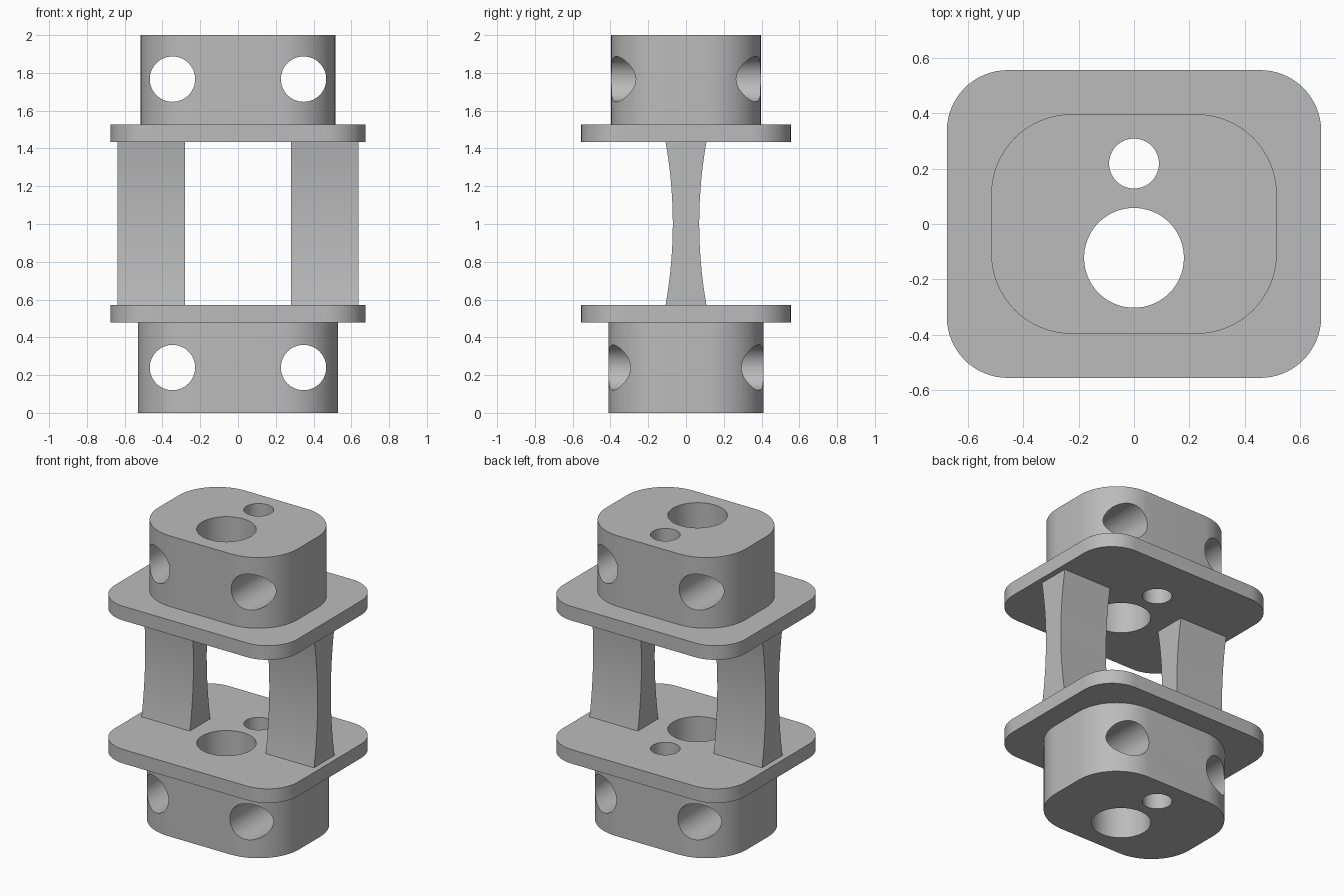
import bpy
import bmesh
from math import radians, cos, sin, pi, sqrt

default = bpy.data.objects.get("Cube")
if default:
    bpy.data.objects.remove(default, do_unlink=True)

grey = bpy.data.materials.new("plain grey")
grey.use_nodes = True
COLOUR = (0.5, 0.5, 0.5, 1.0)
grey.diffuse_color = COLOUR
grey.node_tree.nodes["Principled BSDF"].inputs["Base Color"].default_value = COLOUR


def extrude(name, outline, vector):
    """Solid made by sweeping a closed outline along a vector."""
    bm = bmesh.new()
    face = bm.faces.new([bm.verts.new(p) for p in outline])
    swept = bmesh.ops.extrude_face_region(bm, geom=[face])
    verts = [v for v in swept["geom"] if isinstance(v, bmesh.types.BMVert)]
    bmesh.ops.translate(bm, vec=vector, verts=verts)
    bmesh.ops.recalc_face_normals(bm, faces=bm.faces)
    mesh = bpy.data.meshes.new(name)
    bm.to_mesh(mesh)
    bm.free()
    mesh.materials.append(grey)
    obj = bpy.data.objects.new(name, mesh)
    bpy.context.collection.objects.link(obj)
    return obj


def rounded_slab(name, half_x, half_y, radius, bottom, top, steps=16):
    outline = []
    for corner, (sx, sy) in enumerate([(1, 1), (-1, 1), (-1, -1), (1, -1)]):
        for i in range(steps + 1):
            a = (corner + i / steps) * pi / 2
            outline.append((sx * (half_x - radius) + radius * cos(a),
                            sy * (half_y - radius) + radius * sin(a), bottom))
    return extrude(name, outline, (0, 0, top - bottom))


def vertical_cutter(x, y, radius, steps=64):
    turns = [2 * pi * i / steps for i in range(steps)]
    ring = [(x + radius * cos(a), y + radius * sin(a), -1) for a in turns]
    return extrude("cutter", ring, (0, 0, 4))


def cross_cutter(x, z, radius, steps=64):
    turns = [2 * pi * i / steps for i in range(steps)]
    ring = [(x + radius * cos(a), -1, z + radius * sin(a)) for a in turns]
    return extrude("cutter", ring, (0, 2, 0))


def activate(obj):
    bpy.ops.object.select_all(action="DESELECT")
    obj.select_set(True)
    bpy.context.view_layer.objects.active = obj


def drill(obj, cutters):
    activate(obj)
    for cutter in cutters:
        cutter.hide_render = True
        mod = obj.modifiers.new("hole", "BOOLEAN")
        mod.operation = "DIFFERENCE"
        mod.solver = "EXACT"
        mod.object = cutter
        bpy.ops.object.modifier_apply(modifier=mod.name)
        bpy.data.objects.remove(cutter, do_unlink=True)


def finish(obj):
    activate(obj)
    bpy.ops.object.shade_smooth_by_angle(angle=radians(30))


def shaft_holes():
    return [vertical_cutter(0, -0.122, 0.18), vertical_cutter(0, 0.218, 0.09)]


# End blocks with two shaft holes and two cross holes
for name, hx, hy, r, bottom, top, hole_z in [
        ("lower_block", 0.53, 0.41, 0.30, 0, 0.478, 0.24),
        ("upper_block", 0.515, 0.396, 0.29, 1.528, 2, 1.767)]:
    block = rounded_slab(name, hx, hy, r, bottom, top)
    drill(block, shaft_holes() + [cross_cutter(s * 0.347, hole_z, 0.12) for s in (-1, 1)])
    finish(block)

# Flange plates
for name, bottom, top in [("lower_plate", 0.478, 0.572), ("upper_plate", 1.433, 1.528)]:
    plate = rounded_slab(name, 0.675, 0.555, 0.22, bottom, top)
    drill(plate, shaft_holes())
    finish(plate)

# Waisted columns, with circular arcs hollowing the front and back
LOW, HIGH, WAIST, FOOT, STEPS = 0.572, 1.433, 0.07, 0.108, 24
half = (HIGH - LOW) / 2
sag = FOOT - WAIST
arc = (half ** 2 + sag ** 2) / (2 * sag)
side = []
for i in range(STEPS + 1):
    t = half * (2 * i / STEPS - 1)
    side.append((WAIST + arc - sqrt(arc ** 2 - t ** 2), LOW + half + t))
profile = side + [(-y, z) for y, z in reversed(side)]
for name, x in [("left_column", 0.28), ("right_column", -0.637)]:
    finish(extrude(name, [(x, y, z) for y, z in profile], (0.357, 0, 0)))
